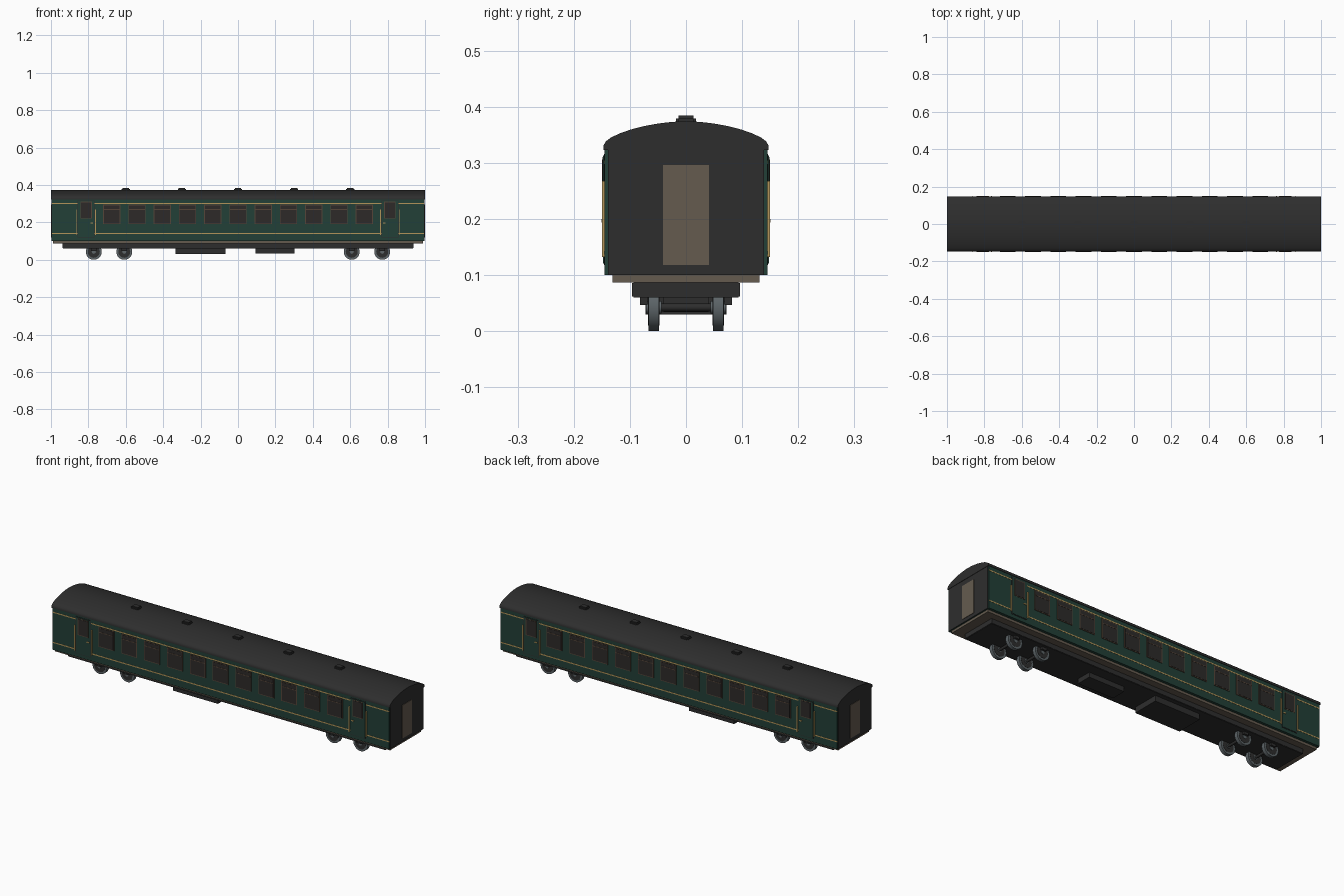
import bpy, bmesh, math
from mathutils import Matrix, Vector

cube = bpy.data.objects.get("Cube")
if cube:
    bpy.data.objects.remove(cube, do_unlink=True)


def material(name, rgb, rough=0.6):
    m = bpy.data.materials.new(name)
    m.use_nodes = True
    m.diffuse_color = (*rgb, 1)
    bsdf = m.node_tree.nodes["Principled BSDF"]
    bsdf.inputs["Base Color"].default_value = (*rgb, 1)
    bsdf.inputs["Roughness"].default_value = rough
    return m


GREEN = material("coach green", (0.016, 0.05, 0.038))
BLACK = material("roof black", (0.027, 0.027, 0.027))
BROWN = material("gangway brown", (0.13, 0.105, 0.078))
GOLD = material("lining gold", (0.45, 0.30, 0.10))
GLASS = material("dark glass", (0.026, 0.023, 0.022))
FRAME = material("window frame brown", (0.09, 0.06, 0.04))
STEEL = material("wheel steel", (0.11, 0.13, 0.14))


def finish(name, bm, mat, smooth=False):
    bmesh.ops.recalc_face_normals(bm, faces=bm.faces[:])
    me = bpy.data.meshes.new(name)
    bm.to_mesh(me)
    bm.free()
    me.materials.append(mat)
    ob = bpy.data.objects.new(name, me)
    bpy.context.collection.objects.link(ob)
    if smooth:
        bpy.ops.object.select_all(action='DESELECT')
        ob.select_set(True)
        bpy.context.view_layer.objects.active = ob
        bpy.ops.object.shade_smooth_by_angle(angle=math.radians(35))
    return ob


def boxes(name, mat, items, bevel=0):
    """Each item is (x0, x1, y0, y1, z0, z1)."""
    bm = bmesh.new()
    for x0, x1, y0, y1, z0, z1 in items:
        mid = Vector((x0 + x1, y0 + y1, z0 + z1)) / 2
        size = Matrix.Diagonal((abs(x1 - x0), abs(y1 - y0), abs(z1 - z0), 1))
        bmesh.ops.create_cube(bm, size=1, matrix=Matrix.Translation(mid) @ size)
    if bevel:
        bmesh.ops.bevel(bm, geom=bm.edges[:], offset=bevel, segments=2, affect='EDGES')
    return finish(name, bm, mat, bool(bevel))


def discs(name, mat, items, sides=32):
    """Each item is (x, y, z, radius, width), with the axis along y."""
    bm = bmesh.new()
    turn = Matrix.Rotation(math.pi / 2, 4, 'X')
    for x, y, z, r, w in items:
        bmesh.ops.create_cone(bm, cap_ends=True, segments=sides, radius1=r, radius2=r,
                              depth=w, matrix=Matrix.Translation((x, y, z)) @ turn)
    return finish(name, bm, mat, True)


def extrude_x(name, mat, profile, half):
    bm = bmesh.new()
    face = bm.faces.new([bm.verts.new((-half, y, z)) for y, z in profile])
    out = bmesh.ops.extrude_face_region(bm, geom=[face])
    moved = [v for v in out["geom"] if isinstance(v, bmesh.types.BMVert)]
    bmesh.ops.translate(bm, verts=moved, vec=(2 * half, 0, 0))
    return finish(name, bm, mat, True)


def plate(side, x0, x1, z0, z1, out):
    """Thin plate standing proud of one body side."""
    return (x0, x1, side * (SIDE - 0.002), side * (SIDE + out), z0, z1)


SIDE = 0.145
SIDES = (-1, 1)

# Body shell, end walls and gangway doors
boxes("body", GREEN, [(-0.995, 0.995, -SIDE, SIDE, 0.1, 0.326)])
boxes("end_walls", BLACK, [(s * 0.99, s * 0.998, -0.139, 0.139, 0.1, 0.326) for s in SIDES])
boxes("gangway_doors", BROWN, [(s * 0.99, s, -0.041, 0.041, 0.118, 0.296) for s in SIDES])

# Arched roof with tight shoulders
half_arc = [(0.147, 0.323), (0.147, 0.331), (0.143, 0.338), (0.134, 0.345), (0.118, 0.3525),
            (0.098, 0.3595), (0.075, 0.3655), (0.05, 0.370), (0.025, 0.373)]
roof = half_arc + [(0, 0.374)] + [(-y, z) for y, z in reversed(half_arc)]
extrude_x("roof", BLACK, roof, 1.0)
boxes("roof_vents", BLACK, [(i * 0.3 - 0.022, i * 0.3 + 0.022, -0.018, 0.018, 0.365, 0.384)
                            for i in range(-2, 3)], 0.005)

# Gold lining along both sides
boxes("lining", GOLD, [plate(s, -0.995, 0.995, z - 0.003, z + 0.003, 0.001)
                       for s in SIDES for z in (0.14, 0.301)])

# Passenger windows with an opening top light
frames, panes, bars = [], [], []
for s in SIDES:
    for i in range(-5, 6):
        x = i * 0.135
        frames.append(plate(s, x - 0.046, x + 0.046, 0.19, 0.295, 0.003))
        panes.append(plate(s, x - 0.042, x + 0.042, 0.194, 0.291, 0.004))
        bars.append(plate(s, x - 0.042, x + 0.042, 0.267, 0.271, 0.005))
boxes("window_frames", FRAME, frames)
boxes("window_panes", GLASS, panes)
boxes("window_bars", FRAME, bars)

# Doors near each end, with drop lights, handrails and handles
gaps, leaves, door_frames, door_panes, rails, handles = [], [], [], [], [], []
for s in SIDES:
    for e in SIDES:
        c = e * 0.812
        gaps.append(plate(s, c - 0.046, c + 0.046, 0.118, 0.316, 0.0015))
        leaves.append(plate(s, c - 0.043, c + 0.043, 0.121, 0.313, 0.003))
        door_frames.append(plate(s, c - 0.031, c + 0.031, 0.22, 0.31, 0.004))
        door_panes.append(plate(s, c - 0.027, c + 0.027, 0.224, 0.306, 0.005))
        for dx in (-0.05, 0.05):
            rails.append(plate(s, c + dx - 0.0025, c + dx + 0.0025, 0.132, 0.268, 0.005))
        h = c - e * 0.03
        handles.append(plate(s, h - 0.007, h + 0.007, 0.194, 0.2, 0.006))
boxes("door_gaps", BLACK, gaps)
boxes("doors", GREEN, leaves)
boxes("door_window_frames", FRAME, door_frames)
boxes("door_window_panes", GLASS, door_panes)
boxes("handrails", GOLD, rails)
boxes("door_handles", GOLD, handles)

# Floor, underframe and equipment boxes
boxes("floor", BROWN, [(-0.99, 0.99, -0.131, 0.131, 0.087, 0.101)])
boxes("underframe", BLACK, [(-0.938, 0.938, -0.096, 0.096, 0.06, 0.088)], 0.002)
boxes("equipment_boxes", BLACK, [(-0.335, -0.068, -0.072, 0.072, 0.03, 0.062),
                                 (0.093, 0.303, -0.04, 0.04, 0.034, 0.062)])

# Wheels on four axles
R = 0.0425
axles = [e * x for e in SIDES for x in (0.608, 0.771)]
wheels = [(x, s * 0.0575) for x in axles for s in SIDES]
discs("wheel_tyres", STEEL, [(x, y, R, R, 0.019) for x, y in wheels])
discs("wheel_centres", BLACK, [(x, y, R, 0.032, 0.021) for x, y in wheels])
discs("wheel_hubs", STEEL, [(x, y, R, 0.011, 0.027) for x, y in wheels], 16)
discs("axles", BLACK, [(x, 0, R, 0.007, 0.13) for x in axles], 16)
boxes("axle_hangers", BLACK, [(x - 0.014, x + 0.014, s * 0.069, s * 0.082, 0.047, 0.062)
                              for x in axles for s in SIDES])
